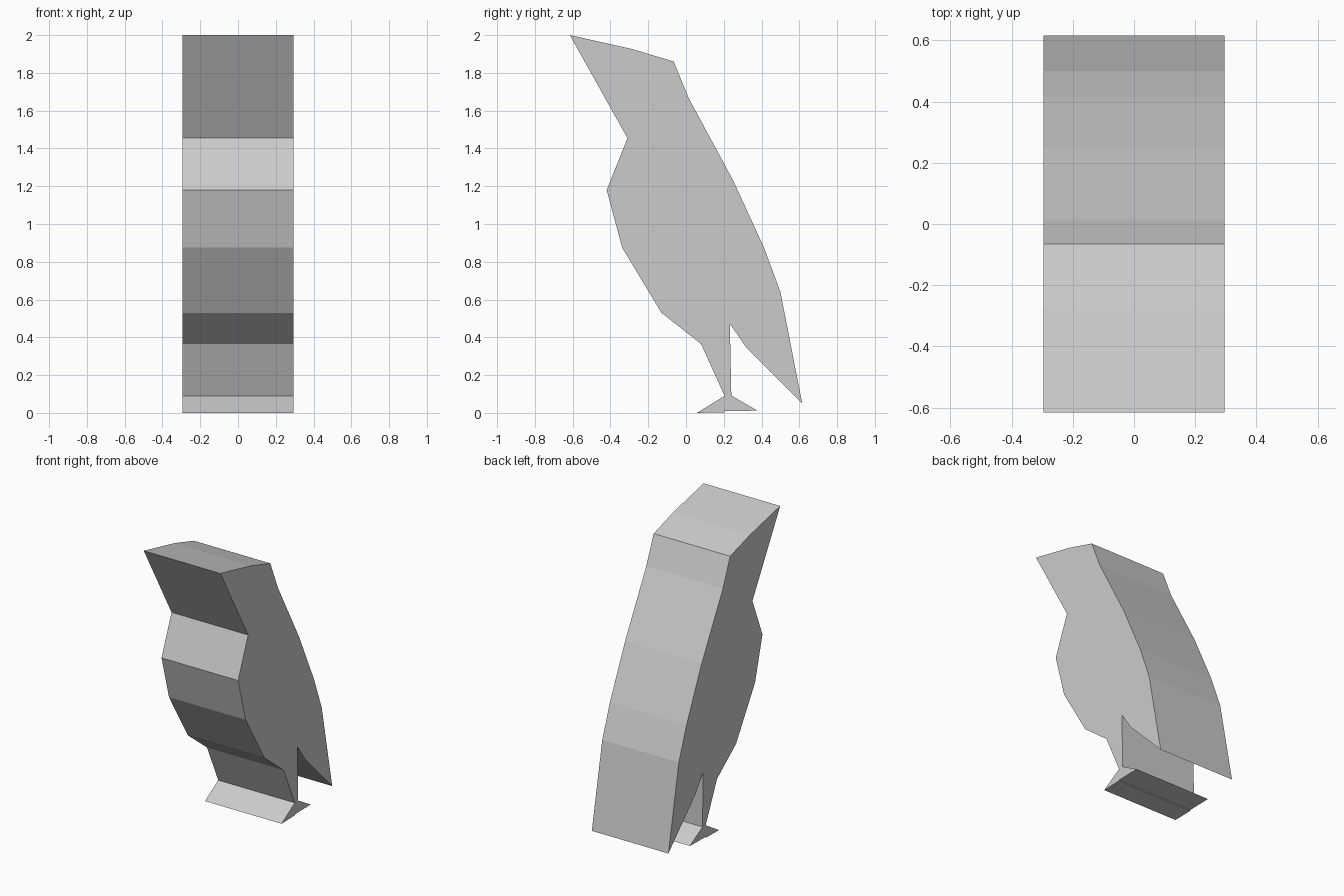
import bpy
import bmesh

HALF_WIDTH = 0.295

cube = bpy.data.objects.get("Cube")
if cube:
    bpy.data.objects.remove(cube, do_unlink=True)

# Single plain grey
grey = bpy.data.materials.new("light_grey")
grey.use_nodes = True
colour = (0.6, 0.6, 0.6, 1)
grey.diffuse_color = colour
grey.node_tree.nodes["Principled BSDF"].inputs["Base Color"].default_value = colour

# Side silhouette (y, z), as one closed loop
head_top = [(-0.615, 2.0), (-0.28, 1.925), (-0.065, 1.86)]
back = [(0.015, 1.665), (0.25, 1.23), (0.415, 0.87), (0.5, 0.64)]
tail = [(0.615, 0.05), (0.32, 0.345), (0.232, 0.472)]
foot = [(0.24, 0.092), (0.378, 0.012), (0.205, 0.009), (0.203, 0.003),
        (0.058, 0.0), (0.204, 0.09)]
belly = [(0.08, 0.365), (-0.13, 0.53), (-0.338, 0.875), (-0.42, 1.18)]
throat = [(-0.31, 1.455)]
outline = head_top + back + tail + foot + belly + throat

# Extrude the silhouette across the width
bm = bmesh.new()
side = bm.faces.new([bm.verts.new((-HALF_WIDTH, y, z)) for y, z in outline])
result = bmesh.ops.extrude_face_region(bm, geom=[side], use_keep_orig=True)
moved = [v for v in result["geom"] if isinstance(v, bmesh.types.BMVert)]
bmesh.ops.translate(bm, verts=moved, vec=(2 * HALF_WIDTH, 0, 0))
bmesh.ops.recalc_face_normals(bm, faces=bm.faces)

mesh = bpy.data.meshes.new("bird_body")
bm.to_mesh(mesh)
bm.free()
mesh.materials.append(grey)
bird = bpy.data.objects.new("bird_body", mesh)
bpy.context.collection.objects.link(bird)
